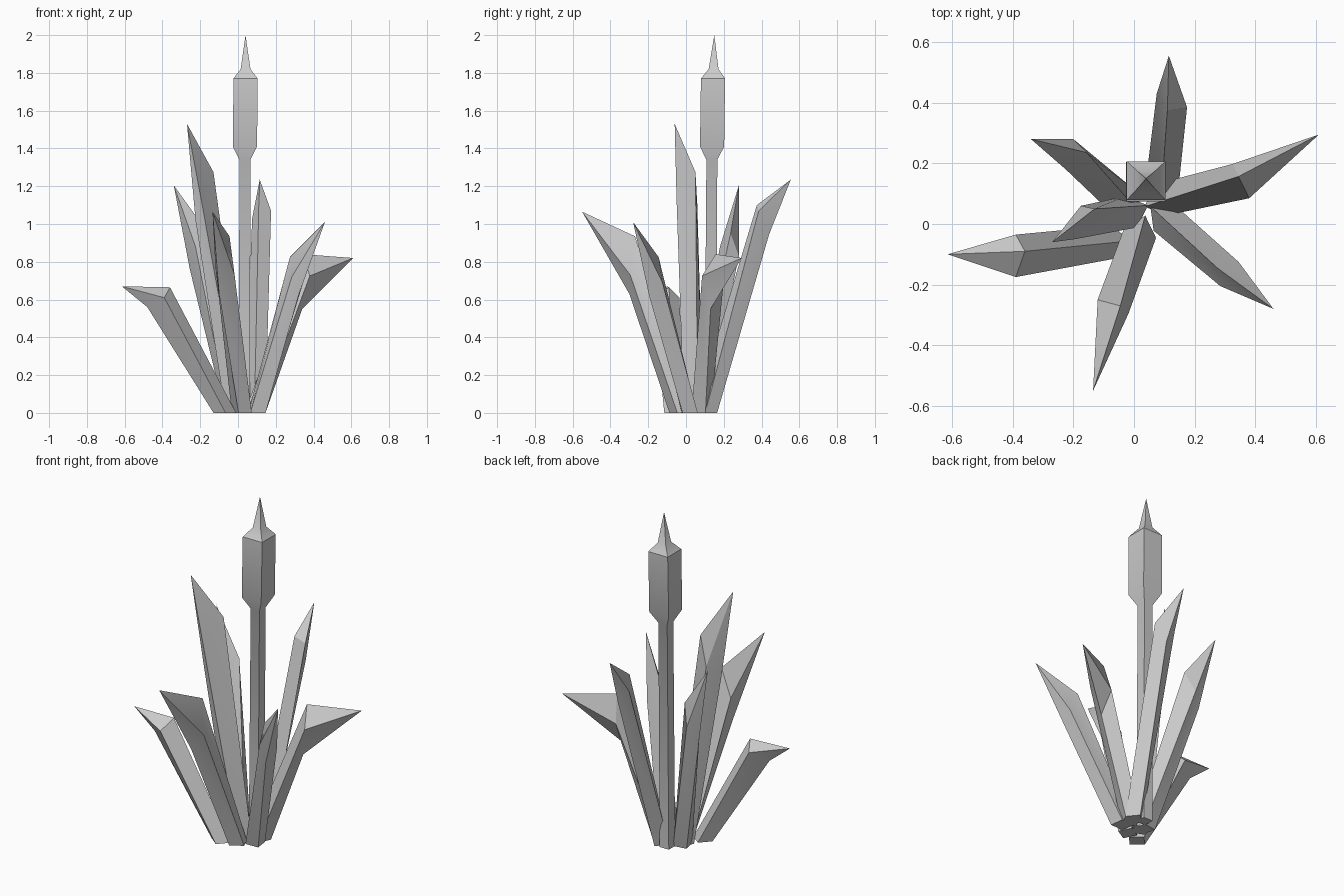
import bpy, bmesh, math

if "Cube" in bpy.data.objects:
    bpy.data.objects.remove(bpy.data.objects["Cube"])


def finish(name, bm):
    bmesh.ops.recalc_face_normals(bm, faces=bm.faces[:])
    me = bpy.data.meshes.new(name)
    bm.to_mesh(me)
    bm.free()
    ob = bpy.data.objects.new(name, me)
    bpy.context.collection.objects.link(ob)
    bpy.ops.object.select_all(action='DESELECT')
    ob.select_set(True)
    bpy.context.view_layer.objects.active = ob
    bpy.ops.object.shade_smooth_by_angle(angle=math.radians(30))
    return ob


def spike(name, loops, tip):
    """Skin a stack of equal-sided loops, closed below and pointed on top."""
    bm = bmesh.new()
    rings = [[bm.verts.new(p) for p in loop] for loop in loops]
    top = bm.verts.new(tip)
    n = len(rings[0])
    bm.faces.new(rings[0])
    for lo, hi in zip(rings, rings[1:]):
        for i in range(n):
            j = (i + 1) % n
            bm.faces.new((lo[i], lo[j], hi[j], hi[i]))
    for i in range(n):
        bm.faces.new((rings[-1][i], rings[-1][(i + 1) % n], top))
    return finish(name, bm)


def leaf(name, tip, mid, foot, r=.06, w=.055):
    """Diamond-section blade; bend points run inner, left, outer, right."""
    a = math.atan2(tip[1] - foot[1], tip[0] - foot[0])
    c, s = math.cos(a), math.sin(a)
    base = [(foot[0] + c * u - s * v, foot[1] + s * u + c * v, 0)
            for u, v in ((-r, 0), (0, w), (r, 0), (0, -w))]
    return spike(name, [base, mid], tip)


def square(x, y, z, r):
    return [(x + a * r, y + b * r, z) for a, b in ((-1, -1), (1, -1), (1, 1), (-1, 1))]


# square stalk with seed head and pointed top
spike("reed_stalk_and_head", [
    square(.033, .128, 0, .03), square(.037, .137, 1.34, .029),
    square(.037, .138, 1.41, .064), square(.04, .143, 1.77, .064),
    square(.04, .146, 1.82, .026)], (.04, .15, 2.0))

# blades around the stalk
leaf("leaf_right", (.61, .295, .82),
     [(.345, .157, .84), (.325, .198, .68), (.34, .13, .55), (.38, .085, .725)],
     (.09, .08))
leaf("leaf_back", (.115, .555, 1.235),
     [(.11, .375, 1.1), (.075, .43, 1.03), (.14, .44, .945), (.175, .385, 1.07)],
     (.09, .105))
leaf("leaf_back_left", (-.34, .28, 1.205),
     [(-.157, .236, .95), (-.225, .18, .88), (-.255, .24, .76), (-.2, .28, .83)],
     (-.02, .06))
leaf("leaf_tall", (-.27, -.06, 1.53),
     [(-.13, .05, 1.275), (-.195, -.05, 1.13), (-.225, -.01, 1.02), (-.175, .06, 1.1)],
     (-.01, .04))
leaf("leaf_left", (-.615, -.10, .67),
     [(-.36, -.09, .665), (-.39, -.175, .61), (-.48, -.10, .56), (-.39, -.035, .61)],
     (-.07, -.06))
leaf("leaf_front", (-.135, -.55, 1.065),
     [(-.045, -.27, .935), (-.018, -.295, .73), (-.1, -.30, .63), (-.12, -.25, .78)],
     (.02, -.03))
leaf("leaf_front_right", (.46, -.28, 1.01),
     [(.275, -.145, .825), (.345, -.125, .69), (.32, -.195, .62), (.285, -.205, .72)],
     (.10, .02))
